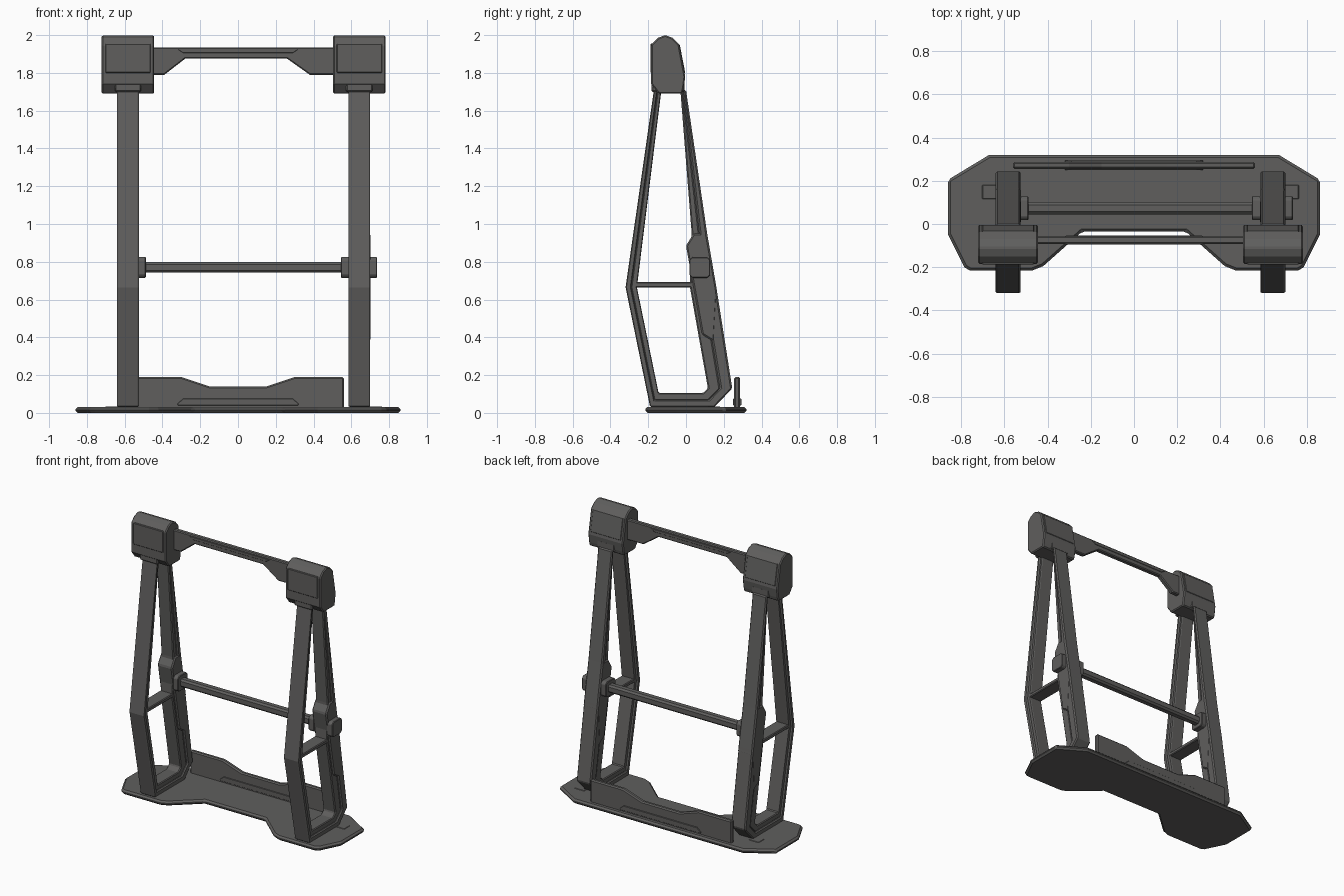
import bpy, bmesh, math

if "Cube" in bpy.data.objects:
    bpy.data.objects.remove(bpy.data.objects["Cube"])

ORDER = {'x': lambda a, b, d: (d, a, b),
         'y': lambda a, b, d: (a, d, b),
         'z': lambda a, b, d: (a, b, d)}

DARK = bpy.data.materials.new("dark_metal")
DARK.diffuse_color = (0.115, 0.113, 0.11, 1)
DARK.use_nodes = True
DARK.node_tree.nodes["Principled BSDF"].inputs["Base Color"].default_value = DARK.diffuse_color


def finish(name, bm, bevel):
    bmesh.ops.recalc_face_normals(bm, faces=bm.faces)
    me = bpy.data.meshes.new(name)
    bm.to_mesh(me)
    bm.free()
    me.materials.append(DARK)
    ob = bpy.data.objects.new(name, me)
    bpy.context.collection.objects.link(ob)
    if bevel:
        m = ob.modifiers.new("chamfer", 'BEVEL')
        m.width, m.segments = bevel, 1
        m.limit_method, m.angle_limit = 'ANGLE', math.radians(40)
    return ob


def prism(name, pts, axis, lo, hi, bevel=0.0):
    """Extrude a 2D profile along an axis."""
    bm = bmesh.new()
    a, b = [[bm.verts.new(ORDER[axis](p, q, d)) for p, q in pts] for d in (lo, hi)]
    bm.faces.new(a)
    bm.faces.new(b)
    for i in range(len(pts)):
        j = (i + 1) % len(pts)
        bm.faces.new((a[i], a[j], b[j], b[i]))
    return finish(name, bm, bevel)


def box(name, x, y, z, bevel=0.0):
    return prism(name, [(x[0], y[0]), (x[1], y[0]), (x[1], y[1]), (x[0], y[1])],
                 'z', z[0], z[1], bevel)


def frame(name, outer, inner, lo, hi, bevel):
    """Open-ended band between two matching profiles, extruded along x."""
    bm = bmesh.new()
    o0, i0, o1, i1 = [[bm.verts.new((d, p, q)) for p, q in pts]
                      for d in (lo, hi) for pts in (outer, inner)]
    for k in range(len(outer) - 1):
        for u, v in ((o0, i0), (o1, i1), (o0, o1), (i0, i1)):
            bm.faces.new((u[k], u[k + 1], v[k + 1], v[k]))
    for k in (0, -1):
        bm.faces.new((o0[k], i0[k], i1[k], o1[k]))
    return finish(name, bm, bevel)


def octagon(cy, cz, r, c):
    return [(cy + a, cz + b) for a, b in ((-r, -c), (-c, -r), (c, -r), (r, -c),
                                          (r, c), (c, r), (-c, r), (-r, c))]


def both(pts):
    """Complete a right-half profile by mirroring it across x = 0."""
    return pts + [(-x, y) for x, y in reversed(pts)]


# Base slab with notched front
prism("base_plate", both([(0.24, -0.035), (0.42, -0.195), (0.47, -0.215), (0.76, -0.215),
                          (0.785, -0.2), (0.86, -0.05), (0.86, 0.205), (0.67, 0.32)]),
      'z', 0, 0.032, 0.012)

# Rear kick plate and its trim strip
prism("rear_kick_plate", both([(0.56, 0.02), (0.56, 0.19), (0.30, 0.19), (0.15, 0.14)]),
      'y', 0.255, 0.287, 0.008)
for side, y in (("front", 0.250), ("back", 0.285)):
    prism("kick_trim_" + side, both([(0.32, 0.04), (0.32, 0.05), (0.29, 0.075)]),
          'y', y, y + 0.008, 0.002)

# Top beam with trim strips
prism("top_beam", [(-0.46, 1.79), (-0.39, 1.79), (-0.28, 1.875), (0.26, 1.875), (0.38, 1.79),
                   (0.52, 1.79), (0.52, 1.935), (-0.46, 1.935)], 'y', -0.092, -0.057, 0.006)
for side, y in (("front", -0.095), ("back", -0.062)):
    prism("beam_trim_" + side, both([(0.29, 1.905), (0.32, 1.925)]), 'y', y, y + 0.008, 0.002)

# Side frames, heads, covers
OUTER = [(-0.17, 1.71), (-0.32, 0.665), (-0.19, 0.03), (0.15, 0.03), (0.245, 0.13),
         (0.16, 0.67), (0.112, 0.95), (0.0, 1.71)]
INNER = [(-0.13, 1.71), (-0.26, 0.665), (-0.145, 0.105), (0.09, 0.105), (0.116, 0.13),
         (0.02, 0.67), (0.03, 0.95), (-0.03, 1.71)]
MIDDLE = [((a + c) / 2, (b + d) / 2) for (a, b), (c, d) in zip(OUTER, INNER)]
HEAD = [(-0.145, 1.69), (-0.02, 1.69), (-0.012, 1.72), (-0.004, 1.78), (-0.036, 1.95),
        (-0.07, 1.985), (-0.11, 2.0), (-0.15, 1.985), (-0.184, 1.95), (-0.184, 1.74)]
COVER = [(0.0, 0.885), (0.04, 0.95), (0.11, 0.95), (0.165, 0.64), (0.15, 0.375), (0.085, 0.415)]
for side, cx in (("left", -0.5825), ("right", 0.6425)):
    frame(side + "_leg_frame", OUTER, MIDDLE, cx - 0.0575, cx + 0.0575, 0.008)
    frame(side + "_leg_inner_rib", MIDDLE, INNER, cx - 0.049, cx + 0.049, 0.006)
    box(side + "_frame_crossbar", (cx - 0.049, cx + 0.049), (-0.275, 0.05), (0.665, 0.692), 0.005)
    prism(side + "_leg_cover", COVER, 'x', cx - 0.0585, cx + 0.0585, 0.008)
    # Foot tab on the base
    s = math.copysign(1, cx)
    xs = sorted((cx + s * 0.04, cx + s * 0.12))
    box(side + "_foot_tab", xs, (0.115, 0.18), (0.02, 0.035), 0.003)
    # Head block with raised panels and clamp
    prism(side + "_head_block", HEAD, 'x', cx - 0.139, cx + 0.139, 0.007)
    box(side + "_head_front_panel", (cx - 0.12, cx + 0.12), (-0.188, -0.17), (1.80, 1.955), 0.004)
    prism(side + "_head_back_panel", [(-0.015, 1.80), (-0.004, 1.80), (-0.033, 1.95), (-0.05, 1.95)],
          'x', cx - 0.12, cx + 0.12, 0.003)
    box(side + "_head_clamp", (cx - 0.07, cx + 0.07), (-0.182, -0.008), (1.70, 1.755), 0.006)

# Crossbar between the frames, with collars
prism("middle_crossbar", octagon(0.073, 0.77, 0.028, 0.016), 'x', -0.54, 0.60)
for name, lo, hi in (("left_collar", -0.53, -0.488), ("right_inner_collar", 0.545, 0.59),
                     ("right_outer_collar", 0.69, 0.736)):
    prism(name, octagon(0.073, 0.77, 0.055, 0.04), 'x', lo, hi, 0.004)
